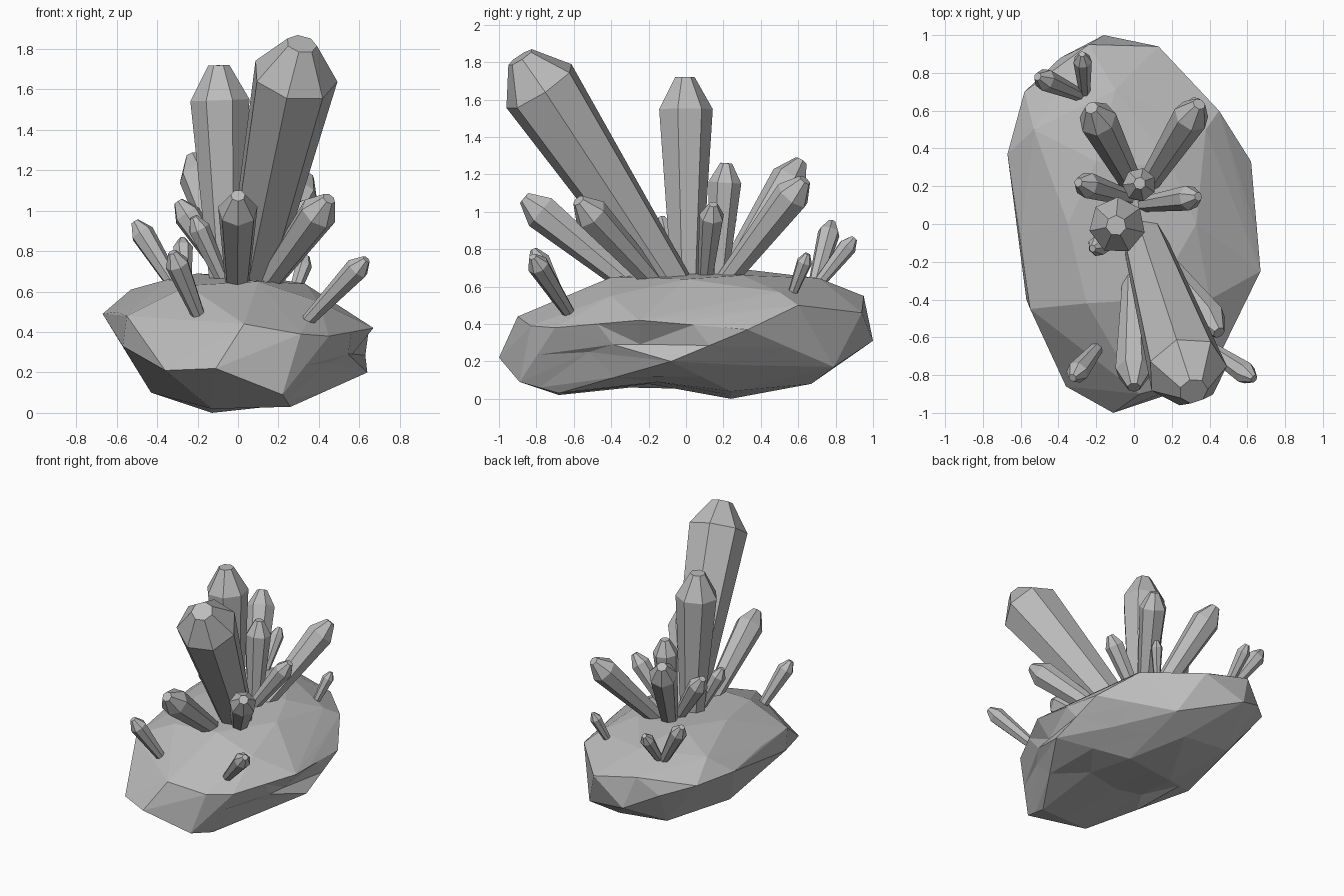
import bpy, bmesh, math
from mathutils import Vector

if "Cube" in bpy.data.objects:
    bpy.data.objects.remove(bpy.data.objects["Cube"])

stone = bpy.data.materials.new("grey stone")
stone.diffuse_color = (0.5, 0.5, 0.5, 1)
stone.use_nodes = True
stone.node_tree.nodes["Principled BSDF"].inputs["Base Color"].default_value = stone.diffuse_color


def finish(bm, name):
    bmesh.ops.recalc_face_normals(bm, faces=bm.faces)
    me = bpy.data.meshes.new(name)
    bm.to_mesh(me)
    bm.free()
    me.materials.append(stone)
    ob = bpy.data.objects.new(name, me)
    bpy.context.collection.objects.link(ob)
    return ob


# Faceted rock base: hull around its main corners
top = [(-.2, .33, .69), (-.1, .71, .645), (.2, .3, .66), (.33, 0, .64), (.1, -.4, .65),
       (-.25, -.42, .63), (-.35, 0, .66), (-.53, .5, .61), (.4, -.4, .55), (.38, .5, .57)]
middle = [(-.16, 1, .31), (.13, .94, .46), (-.24, .95, .55), (-.39, .88, .42), (-.58, .7, .48),
          (-.67, .37, .49), (-.6, -.05, .5), (-.55, -.45, .48), (-.57, -.4, .33),
          (-.36, -.86, .21), (-.11, -1, .22), (.03, -.9, .44), (.31, -.83, .39), (.45, -.7, .38),
          (.67, -.25, .42), (.65, -.05, .41), (.64, -.08, .2), (.62, .33, .37), (.45, .6, .5)]
low = [(.22, -.89, .09), (.26, -.68, .03), (-.13, -.68, .02), (-.43, .08, .1),
       (-.13, .24, 0), (.24, .24, .04), (.1, .67, .08), (-.3, .66, .12), (.27, .79, .17)]
bm = bmesh.new()
verts = [bm.verts.new(p) for p in top + middle + low]
bmesh.ops.convex_hull(bm, input=verts)
loose = [v for v in bm.verts if not v.link_faces]
bmesh.ops.delete(bm, geom=loose, context='VERTS')

# Hollows: split the edges, then pull the nearest split point inward
corners = set(bm.verts)
bmesh.ops.subdivide_edges(bm, edges=bm.edges[:], cuts=1, use_grid_fill=True)
bmesh.ops.triangulate(bm, faces=bm.faces[:])
mids = [v for v in bm.verts if v not in corners]
hollows = [(0, -.2, .08), (.27, -.15, .09), (-.42, -.5, .2), (.45, -.52, .25),
           (.56, -.25, .29), (.46, .32, .18), (-.2, -.15, .09)]
for h in hollows:
    v = min(mids, key=lambda m: (m.co - Vector(h)).length)
    mids.remove(v)
    step = Vector(h) - v.co
    v.co += step * min(1, .12 / max(step.length, .001))
finish(bm, "rock_base")


# Crystal: flared seven-sided shaft with a blunt faceted point
def crystal(name, base, tip, r, point=1.15, turn=.25, sides=7):
    base, tip = Vector(base), Vector(tip)
    axis = tip - base
    length = axis.length
    rot = axis.to_track_quat('Z', 'Y')
    shoulder = 1 - point * r / length
    bm = bmesh.new()
    rings = []
    for t, rad in ((0, r * .55), (shoulder, r), (1, r * .36)):
        ring = []
        for i in range(sides):
            a = 2 * math.pi * (i + turn) / sides
            p = Vector((rad * math.cos(a), rad * math.sin(a), t * length))
            ring.append(bm.verts.new(base + rot @ p))
        rings.append(ring)
    for a, b in zip(rings, rings[1:]):
        for i in range(sides):
            j = (i + 1) % sides
            bm.faces.new((a[i], a[j], b[j], b[i]))
    bm.faces.new(rings[0][::-1])
    bm.faces.new(rings[-1])
    finish(bm, name)


# Largest leaning crystal
crystal("main_crystal", (.05, -.075, .6), (.315, -.885, 1.825), .215, .9, .75)

# Main cluster
cluster = [
    ((-.055, 0, .6), (-.095, -.008, 1.72), .15),
    ((-.005, -.26, .58), (0, -.865, 1.075), .1),
    ((.1, -.13, .58), (.45, -.575, 1.06), .095),
    ((.02, .17, .6), (.03, .215, 1.26), .09),
    ((0, .19, .6), (-.225, .615, 1.27), .102),
    ((.06, .19, .6), (.345, .635, 1.17), .097),
    ((0, .13, .6), (-.295, .22, 1.045), .07),
    ((.02, .1, .6), (.34, .145, 1.04), .068),
    ((-.05, -.05, .6), (-.22, -.13, .97), .055),
]
for k, (b, t, r) in enumerate(cluster):
    crystal(f"cluster_crystal_{k + 1}", b, t, r)

# Small crystals around the rim
rim = [
    ((.34, -.62, .45), (.635, -.82, .76), .06),
    ((-.19, -.65, .47), (-.325, -.815, .795), .06),
    ((-.28, .68, .58), (-.51, .78, .945), .06),
    ((-.26, .68, .58), (-.275, .9, .86), .05),
    ((.26, .56, .54), (.34, .65, .775), .042),
]
for k, (b, t, r) in enumerate(rim):
    crystal(f"rim_crystal_{k + 1}", b, t, r)
